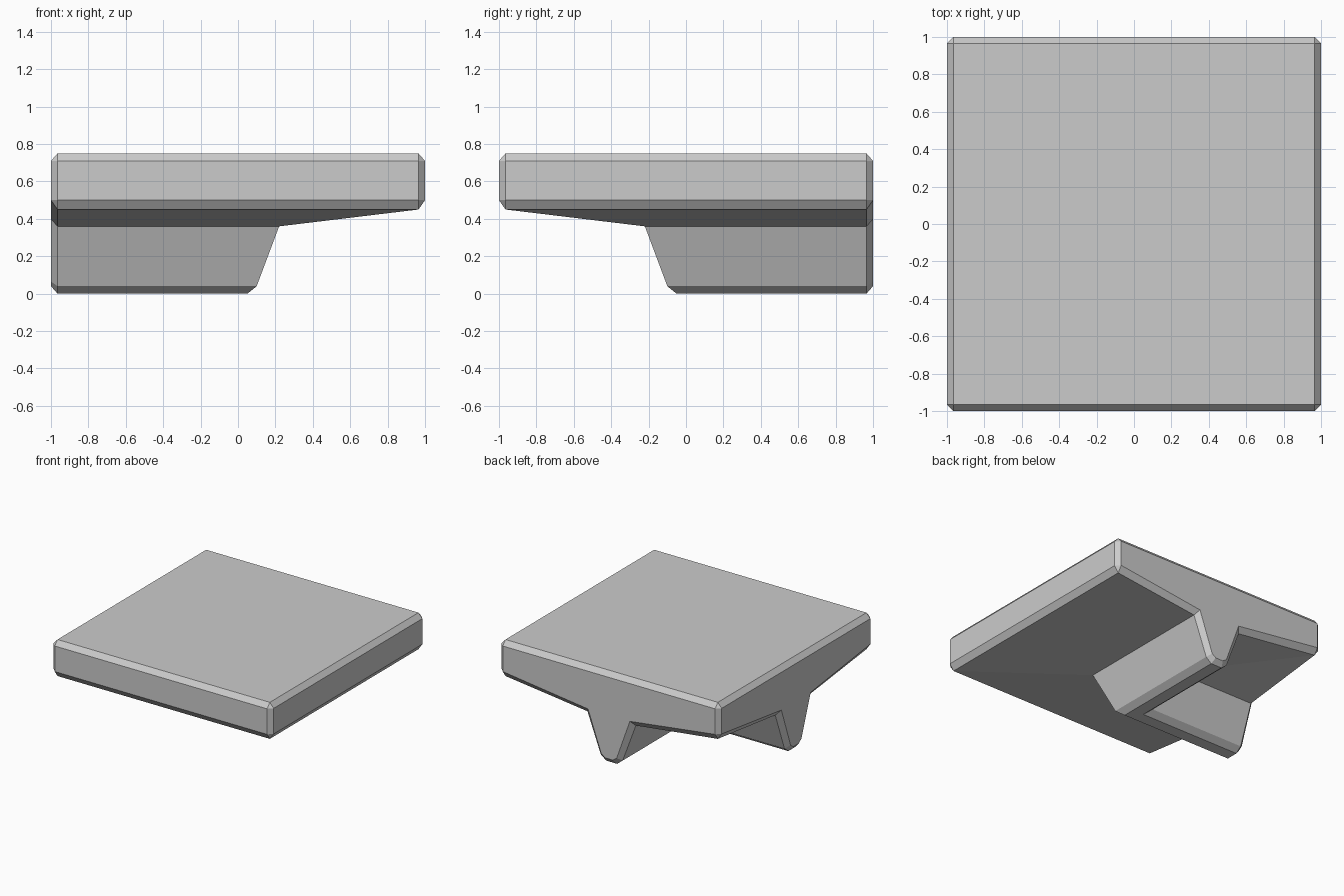
import bpy
import bmesh

cube = bpy.data.objects.get("Cube")
if cube:
    bpy.data.objects.remove(cube, do_unlink=True)

grey = bpy.data.materials.new("plain_grey")
grey.use_nodes = True
grey.diffuse_color = (0.6, 0.6, 0.6, 1)
grey.node_tree.nodes["Principled BSDF"].inputs["Base Color"].default_value = (0.6, 0.6, 0.6, 1)

E = 0.965  # where the edge chamfers start

# Half of the underside: (offset, height) on the chamfer ring and on the inset end face
half = [((0.05, 0), (0.035, 0.04)), ((0.10, 0.04), (0.07, 0.065)),
        ((0.22, 0.36), (0.19, 0.40)), ((E, 0.45), (E, 0.50))]
mirrored = [((-a, b), (-c, d)) for (a, b), (c, d) in reversed(half)]
rim = [((1, 0.50), (E, 0.50)), ((1, 0.71), (E, 0.71)),
       ((E, 0.75), (E, 0.71)), ((-E, 0.75), (-E, 0.71))]
section = mirrored + half + rim
outer = [p[0] for p in section]
inset = [p[1] for p in section]

# Sweep the section along an L path: back edge, mitred centre, right edge
rings = [
    [(u, 1, z) for u, z in inset],
    [(u, E, z) for u, z in outer],
    [(u, -min(u, E), z) for u, z in outer],
    [(min(u, E), -u, z) for u, z in outer],
    [(-E, -u, z) for u, z in outer],
    [(-1, -u, z) for u, z in inset],
]

bm = bmesh.new()
cache = {}


def vert(co):
    key = tuple(round(c, 4) for c in co)
    if key not in cache:
        cache[key] = bm.verts.new(co)
    return cache[key]


def face(points):
    """Make a face, leaving out repeated corners."""
    vs = list(dict.fromkeys(vert(p) for p in points))
    if len(vs) > 2 and not bm.faces.get(vs):
        bm.faces.new(vs)


for a, b in zip(rings, rings[1:]):
    for i in range(len(section) - 1):
        face([a[i], a[i + 1], b[i + 1], b[i]])

# Flat ends of the two arms
face(rings[0])
face(rings[-1])

# Chamfered corner between the two ends
first, last = rings[0], rings[-1]
face([first[0], first[-1], last[-1], last[0]])
face([first[-1], rings[1][-1], last[-1]])
face([first[0], rings[1][0], last[0]])

bmesh.ops.dissolve_limit(bm, angle_limit=0.01, verts=bm.verts, edges=bm.edges)
bmesh.ops.recalc_face_normals(bm, faces=bm.faces)

mesh = bpy.data.meshes.new("ribbed_slab")
bm.to_mesh(mesh)
bm.free()
mesh.materials.append(grey)
slab = bpy.data.objects.new("ribbed_slab", mesh)
bpy.context.collection.objects.link(slab)
